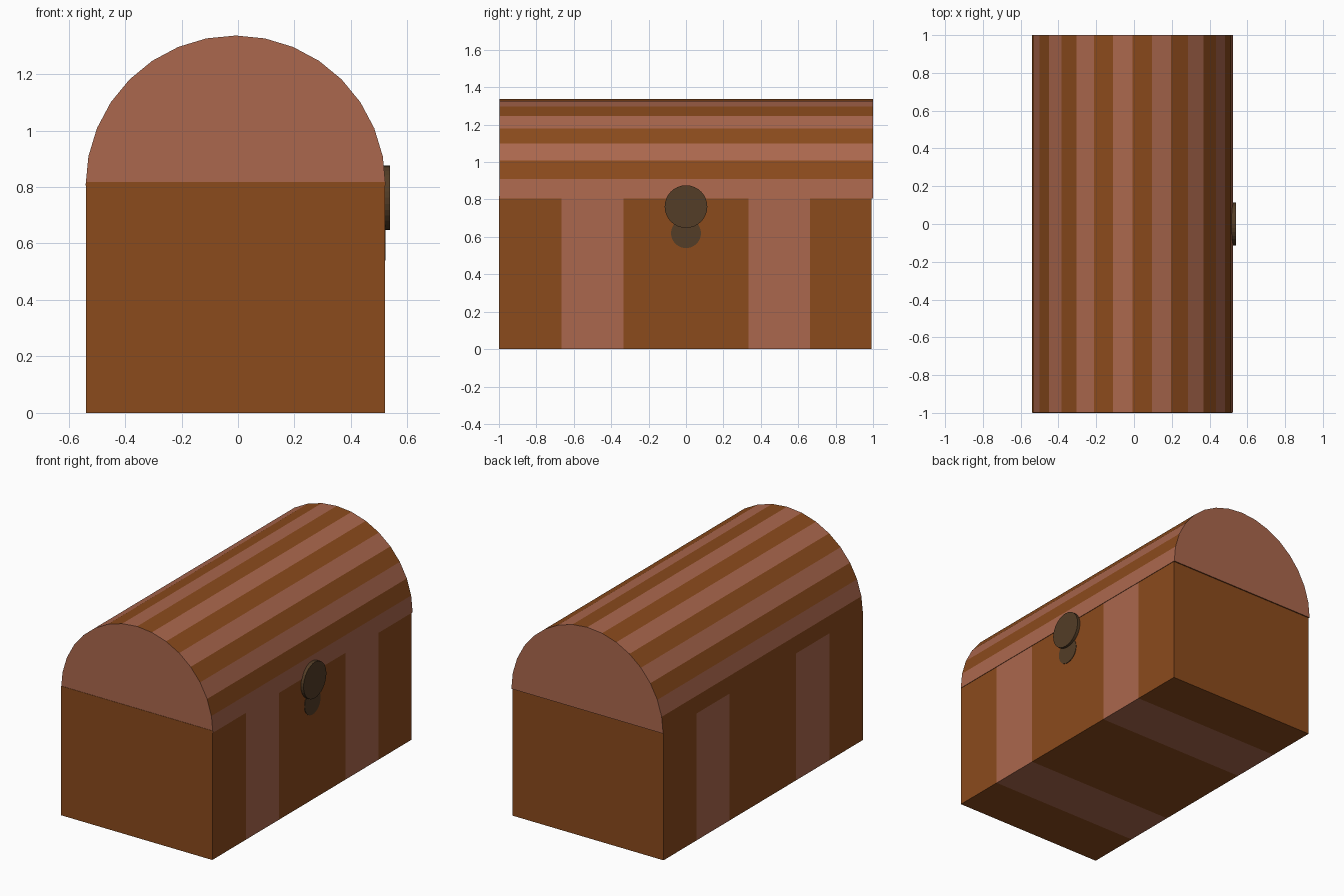
import bpy, bmesh, math
from mathutils import Matrix

if "Cube" in bpy.data.objects:
    bpy.data.objects.remove(bpy.data.objects["Cube"])


def material(name, color):
    m = bpy.data.materials.new(name)
    m.diffuse_color = (*color, 1)
    m.use_nodes = True
    m.node_tree.nodes["Principled BSDF"].inputs["Base Color"].default_value = m.diffuse_color
    return m


BROWN = material("brown_wood", (0.258, 0.069, 0.0116))
LIGHT = material("light_wood", (0.407, 0.136, 0.074))
DARK = material("dark_metal", (0.087, 0.047, 0.02))


def finish(name, bm, mats):
    bmesh.ops.recalc_face_normals(bm, faces=bm.faces)
    me = bpy.data.meshes.new(name)
    bm.to_mesh(me)
    bm.free()
    for m in mats:
        me.materials.append(m)
    ob = bpy.data.objects.new(name, me)
    bpy.context.collection.objects.link(ob)
    return ob


def extrude_profile(bm, profile, stations):
    """Skin an (x, z) profile along y; returns a list of side-face rows."""
    rings = [[bm.verts.new((x, y, z)) for x, z in profile] for y in stations]
    n = len(profile)
    rows = [[bm.faces.new((a[i], a[(i + 1) % n], b[(i + 1) % n], b[i])) for i in range(n)]
            for a, b in zip(rings, rings[1:])]
    caps = [bm.faces.new(rings[0]), bm.faces.new(rings[-1])]
    return rows, caps


# Box body with two flush light bands across its length
bm = bmesh.new()
rows, _ = extrude_profile(bm, [(-0.538, 0), (0.52, 0), (0.52, 0.818), (-0.538, 0.818)],
                          [-1.0, -0.665, -0.333, 0.333, 0.663, 0.993])
for row in rows[1::2]:
    for f in row:
        f.material_index = 1
finish("chest_body", bm, [BROWN, LIGHT])

# Half-barrel lid with alternating planks and light ends
SEG = 16
arc = [(-0.0085 + 0.5315 * math.cos(math.pi * i / SEG),
        0.805 + 0.5315 * math.sin(math.pi * i / SEG)) for i in range(SEG + 1)]
bm = bmesh.new()
rows, caps = extrude_profile(bm, arc, [-0.998, 1.0])
for f in rows[0][0:SEG:2] + caps:
    f.material_index = 1
finish("barrel_lid", bm, [BROWN, LIGHT])


# Keyhole-shaped lock: raised round plate and a thin lower disc
def disc(name, radius, z, x0, x1):
    bm = bmesh.new()
    bmesh.ops.create_cone(bm, cap_ends=True, segments=32, radius1=radius, radius2=radius,
                          depth=x1 - x0,
                          matrix=Matrix.Translation(((x0 + x1) / 2, 0, z))
                          @ Matrix.Rotation(math.pi / 2, 4, 'Y'))
    finish(name, bm, [DARK])


disc("lock_plate", 0.114, 0.762, 0.505, 0.539)
disc("lock_lower_disc", 0.08, 0.62, 0.505, 0.523)
